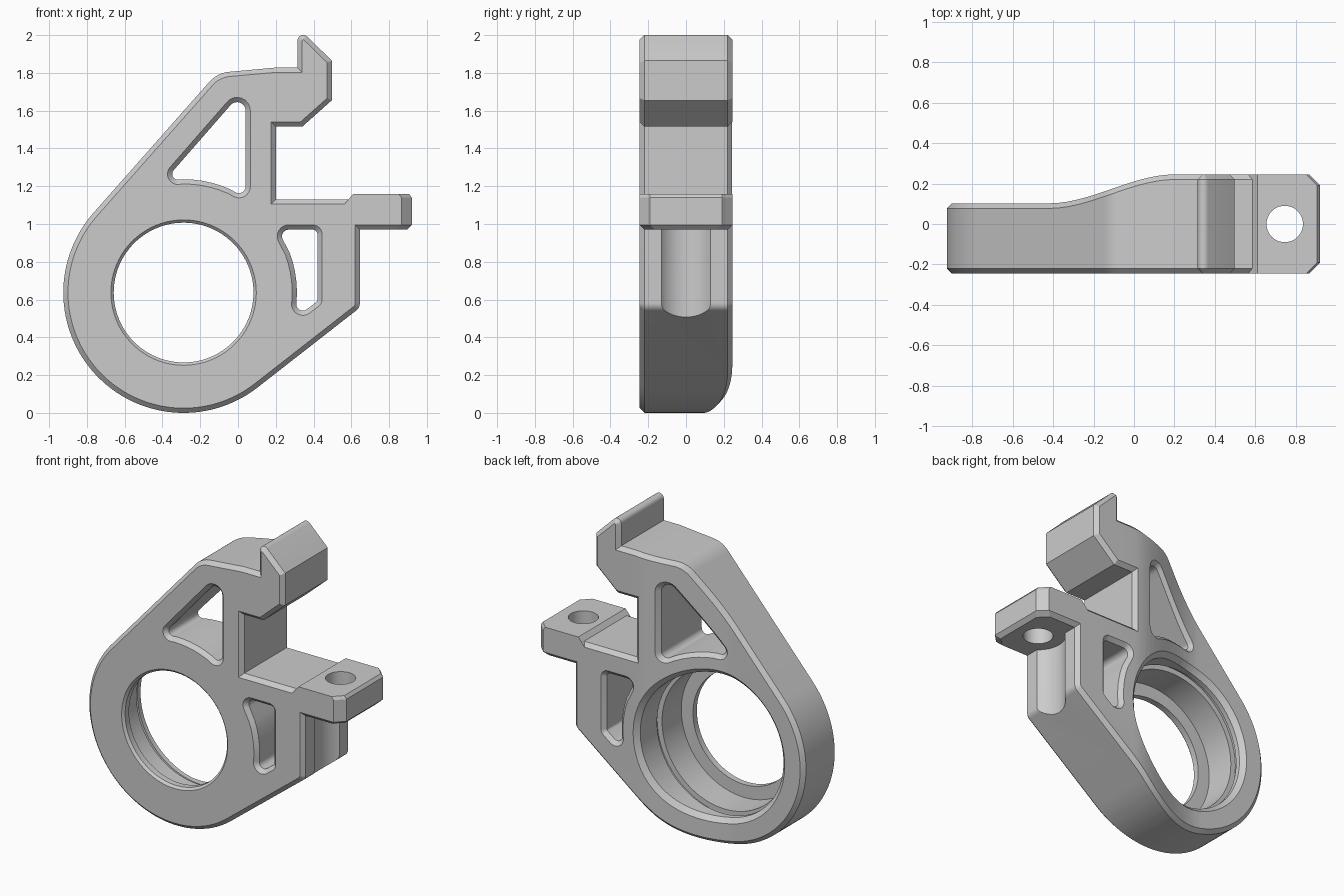
import bpy
import bmesh
from math import atan2, cos, sin, radians
from mathutils import Vector

cube = bpy.data.objects.get("Cube")
if cube:
    bpy.data.objects.remove(cube, do_unlink=True)

HALF = 0.245            # half thickness of the plate
CH = 0.025              # edge chamfer
BORE = (-0.288, 0.637)  # bore centre in x, z

grey = bpy.data.materials.new("machined_grey")
grey.use_nodes = True
grey.diffuse_color = (0.6, 0.6, 0.6, 1)
grey.node_tree.nodes["Principled BSDF"].inputs["Base Color"].default_value = (0.6, 0.6, 0.6, 1)


def arc(centre, r, a0, a1, n):
    steps = [radians(a0 + (a1 - a0) * i / n) for i in range(n + 1)]
    return [(centre[0] + r * cos(a), centre[1] + r * sin(a)) for a in steps]


def circle(centre, r, n=96):
    return arc(centre, r, 0, 360, n)[:-1]


def rounded(points, n=8):
    """Fillet each corner given as (x, z, radius); plain pairs stay sharp."""
    out = []
    for i, p in enumerate(points):
        if len(p) == 2:
            out.append(p)
            continue
        c, r = Vector(p[:2]), p[2]
        a = (Vector(points[i - 1][:2]) - c).normalized()
        b = (Vector(points[(i + 1) % len(points)][:2]) - c).normalized()
        half = a.angle(b) / 2
        reach = r * cos(half) / sin(half)
        mid = c + (a + b).normalized() * (r / sin(half))
        s, e = c + a * reach - mid, c + b * reach - mid
        first = atan2(s.y, s.x)
        turn = atan2(s.x * e.y - s.y * e.x, s.x * e.x + s.y * e.y)
        for k in range(n + 1):
            t = first + turn * k / n
            out.append((mid.x + r * cos(t), mid.y + r * sin(t)))
    return out


def offset(points, d):
    """Grow (d > 0) or shrink a closed outline with mitred corners."""
    count = len(points)
    area = sum(points[i - 1][0] * points[i][1] - points[i - 1][1] * points[i][0]
               for i in range(count))
    s = d if area > 0 else -d
    out = []
    for i in range(count):
        p = Vector(points[i])
        e0 = (p - Vector(points[i - 1])).normalized()
        e1 = (Vector(points[(i + 1) % count]) - p).normalized()
        n0, n1 = Vector((e0.y, -e0.x)), Vector((e1.y, -e1.x))
        q = p + (n0 + n1) * (s / (1 + n0.dot(n1)))
        out.append((q.x, q.y))
    return out


def loft(name, rings):
    bm = bmesh.new()
    loops = [[bm.verts.new(p) for p in ring] for ring in rings]
    for a, b in zip(loops, loops[1:]):
        for i in range(len(a)):
            bm.faces.new((a[i - 1], a[i], b[i], b[i - 1]))
    bm.faces.new(loops[0])
    bm.faces.new(loops[-1])
    bmesh.ops.recalc_face_normals(bm, faces=bm.faces)
    mesh = bpy.data.meshes.new(name)
    bm.to_mesh(mesh)
    bm.free()
    mesh.materials.append(grey)
    ob = bpy.data.objects.new(name, mesh)
    bpy.context.collection.objects.link(ob)
    return ob


def depthwise(name, layers):
    return loft(name, [[(x, y, z) for x, z in pts] for pts, y in layers])


def upright(name, layers):
    return loft(name, [[(x, y, z) for x, y in pts] for pts, z in layers])


def combine(target, tool, operation):
    bpy.context.view_layer.objects.active = target
    mod = target.modifiers.new("combine", 'BOOLEAN')
    mod.operation, mod.solver, mod.object = operation, 'EXACT', tool
    bpy.ops.object.modifier_apply(modifier=mod.name)
    bpy.data.objects.remove(tool, do_unlink=True)


# Plate with ring, hook and ledge
outline = rounded(arc(BORE, 0.637, -52.6, -221.5, 64) + [
    (-0.11, 1.80, 0.16), (0.2, 1.828), (0.315, 1.828), (0.315, 2.042, 0.03),
    (0.497, 1.865), (0.497, 1.655), (0.34, 1.515), (0.2, 1.515),
    (0.2, 1.13), (0.645, 1.13), (0.645, 0.557, 0.05)])
bracket = depthwise("bracket", [
    (offset(outline, -CH), -HALF), (outline, CH - HALF),
    (outline, HALF - CH), (offset(outline, -CH), HALF)])

# Lightening pockets with chamfered mouths
upper = rounded([(-0.39, 1.228, 0.03), (0.04, 1.72, 0.045), (0.04, 1.139, 0.035)]
                + arc(BORE, 0.6, 66, 90, 5))
lower = rounded([(0.211, 0.97, 0.035), (0.42, 0.97, 0.025), (0.42, 0.591, 0.02),
                 (0.297, 0.497, 0.035)] + arc(BORE, 0.6, -4, 20, 5))
for pocket in (upper, lower):
    wide = offset(pocket, 0.04)
    combine(bracket, depthwise("pocket_cutter", [
        (wide, -0.26), (pocket, -0.22), (pocket, 0.22), (wide, 0.26)]), 'DIFFERENCE')

# Stepped bore with a retaining groove near the back
steps = [(0.40, -0.26), (0.37, -0.23), (0.37, -0.19), (0.455, -0.19), (0.455, 0.01),
         (0.49, 0.01), (0.49, 0.04), (0.47, 0.04), (0.47, 0.215), (0.515, 0.26)]
combine(bracket, depthwise("bore_cutter", [(circle(BORE, r), y) for r, y in steps]),
        'DIFFERENCE')

# Vertical relief under the tab
relief = circle((0.745, 0), 0.164, 64)
combine(bracket, upright("relief_cutter", [(relief, 0.3), (relief, 1.0)]), 'DIFFERENCE')


# Tab with cut corners and its bolt hole
def tab_plan(x0, x1, h):
    return [(x0, -h), (x1 - 0.055, -h), (x1, 0.055 - h),
            (x1, h - 0.055), (x1 - 0.055, h), (x0, h)]


tab = upright("tab", [
    (tab_plan(0.56, 0.895, HALF - CH), 0.97), (tab_plan(0.56, 0.92, HALF), 0.995),
    (tab_plan(0.56, 0.92, HALF), 1.1), (tab_plan(0.593, 0.92, HALF), 1.14),
    (tab_plan(0.61, 0.905, HALF), 1.16)])
combine(bracket, tab, 'UNION')
hole = circle((0.745, 0), 0.09, 48)
combine(bracket, upright("bolt_cutter", [(hole, 0.9), (hole, 1.2)]), 'DIFFERENCE')

# Sweep the back face down to the thinner ring in an S-curve
START, END, STRIPS = -0.42, 0.2, 14


def back_drop(x):
    t = min(max((x - START) / (END - START), 0), 1) * STRIPS
    k = min(int(t), STRIPS - 1)
    s0, s1 = [(v / STRIPS) ** 2 * (3 - 2 * v / STRIPS) for v in (k, k + 1)]
    return 0.143 * (1 - (s0 + (s1 - s0) * (t - k)))


bm = bmesh.new()
bm.from_mesh(bracket.data)
for i in range(STRIPS + 1):
    x = START + (END - START) * i / STRIPS
    geom = bm.verts[:] + bm.edges[:] + bm.faces[:]
    bmesh.ops.bisect_plane(bm, geom=geom, dist=1e-5, plane_co=(x, 0, 0), plane_no=(1, 0, 0))
for v in bm.verts:
    if v.co.y > 0.2:
        v.co.y -= back_drop(v.co.x)
bm.to_mesh(bracket.data)
bm.free()

bpy.ops.object.select_all(action='DESELECT')
bracket.select_set(True)
bpy.context.view_layer.objects.active = bracket
bpy.ops.object.shade_smooth_by_angle(angle=radians(22))
